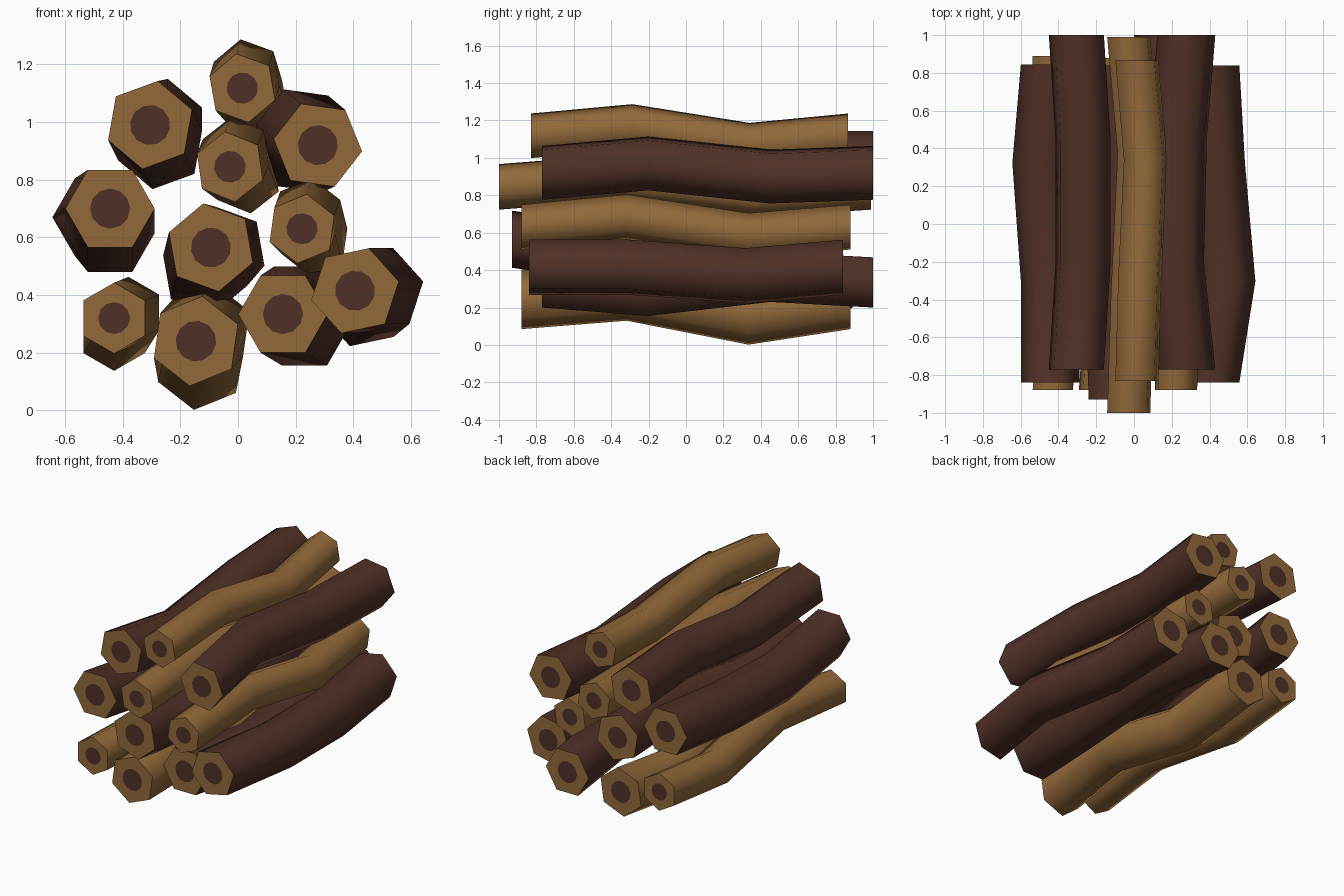
import bpy, bmesh
from math import cos, sin, radians

if "Cube" in bpy.data.objects:
    bpy.data.objects.remove(bpy.data.objects["Cube"])


def material(name, rgb):
    m = bpy.data.materials.new(name)
    m.diffuse_color = (*rgb, 1)
    m.use_nodes = True
    m.node_tree.nodes["Principled BSDF"].inputs["Base Color"].default_value = m.diffuse_color
    return m


TAN = material("light_wood", (0.29, 0.143, 0.042))
DARK = material("dark_bark", (0.080, 0.030, 0.020))


def log(name, bark, x, z, r, angle, y0, y1, bend1, bend2):
    """Crooked six-sided log along y; bends are (x, z) shifts of the two middle rings."""
    bm = bmesh.new()

    def ring(t, shift, n, rad):
        y = y0 + (y1 - y0) * t
        out = []
        for i in range(n):
            a = radians(angle + 360 * i / n)
            out.append(bm.verts.new((x + shift[0] + rad * cos(a), y, z + shift[1] + rad * sin(a))))
        return out

    # bark
    rings = [ring(t, s, 6, r) for t, s in
             ((0, (0, 0)), (0.32, bend1), (0.69, bend2), (1, (0, 0)))]
    for a, b in zip(rings, rings[1:]):
        for i in range(6):
            j = (i + 1) % 6
            bm.faces.new((a[i], a[j], b[j], b[i])).material_index = 0 if bark == TAN else 1
    # sawn ends with a dark round core
    for t, outer in ((0, rings[0]), (1, rings[-1])):
        core = ring(t, (0, 0), 12, r * 0.45)
        bm.faces.new(core).material_index = 1
        for i in range(6):
            bm.faces.new((outer[i], outer[(i + 1) % 6], core[(2 * i + 2) % 12],
                          core[2 * i + 1], core[2 * i])).material_index = 0
    bmesh.ops.recalc_face_normals(bm, faces=bm.faces)
    me = bpy.data.meshes.new(name)
    bm.to_mesh(me)
    bm.free()
    me.materials.append(TAN)
    me.materials.append(DARK)
    ob = bpy.data.objects.new(name, me)
    bpy.context.collection.objects.link(ob)
    bpy.context.view_layer.objects.active = ob
    ob.select_set(True)
    bpy.ops.object.shade_smooth_by_angle(angle=radians(70))
    ob.select_set(False)


# dark logs
log("dark_log_upper_left", DARK, -0.305, 0.99, 0.155, 20, -0.77, 1.0, (0.035, -0.07), (0.035, 0.007))
log("dark_log_upper_right", DARK, 0.277, 0.92, 0.155, 52, -0.77, 1.0, (-0.06, 0.05), (-0.045, -0.02))
log("dark_log_left", DARK, -0.444, 0.70, 0.155, 0, -0.84, 0.845, (0, -0.085), (-0.045, -0.03))
log("dark_log_middle", DARK, -0.094, 0.565, 0.155, 40, -0.93, 0.84, (-0.02, -0.08), (0.04, -0.01))
log("dark_log_lower_right", DARK, 0.406, 0.415, 0.155, 12, -0.84, 0.84, (0.085, 0), (0.03, -0.045))
log("dark_log_bottom", DARK, 0.156, 0.334, 0.155, 0, -0.77, 1.0, (0.075, -0.045), (0.045, 0.03))
# light logs
log("light_log_top", TAN, 0.015, 1.118, 0.121, 40, -0.83, 0.865, (0.015, 0.05), (0.045, -0.05))
log("light_log_upper_middle", TAN, -0.028, 0.845, 0.123, 38, -1.0, 0.99, (0.02, 0.05), (0.055, -0.04))
log("light_log_right", TAN, 0.222, 0.63, 0.121, 22, -0.88, 0.88, (0.02, 0.055), (0.045, -0.045))
log("light_log_left", TAN, -0.43, 0.32, 0.123, 30, -0.88, 0.89, (0.05, 0.02), (0, -0.06))
log("light_log_bottom", TAN, -0.146, 0.24, 0.157, 22, -0.88, 0.88, (0.04, 0.045), (0.015, -0.083))
